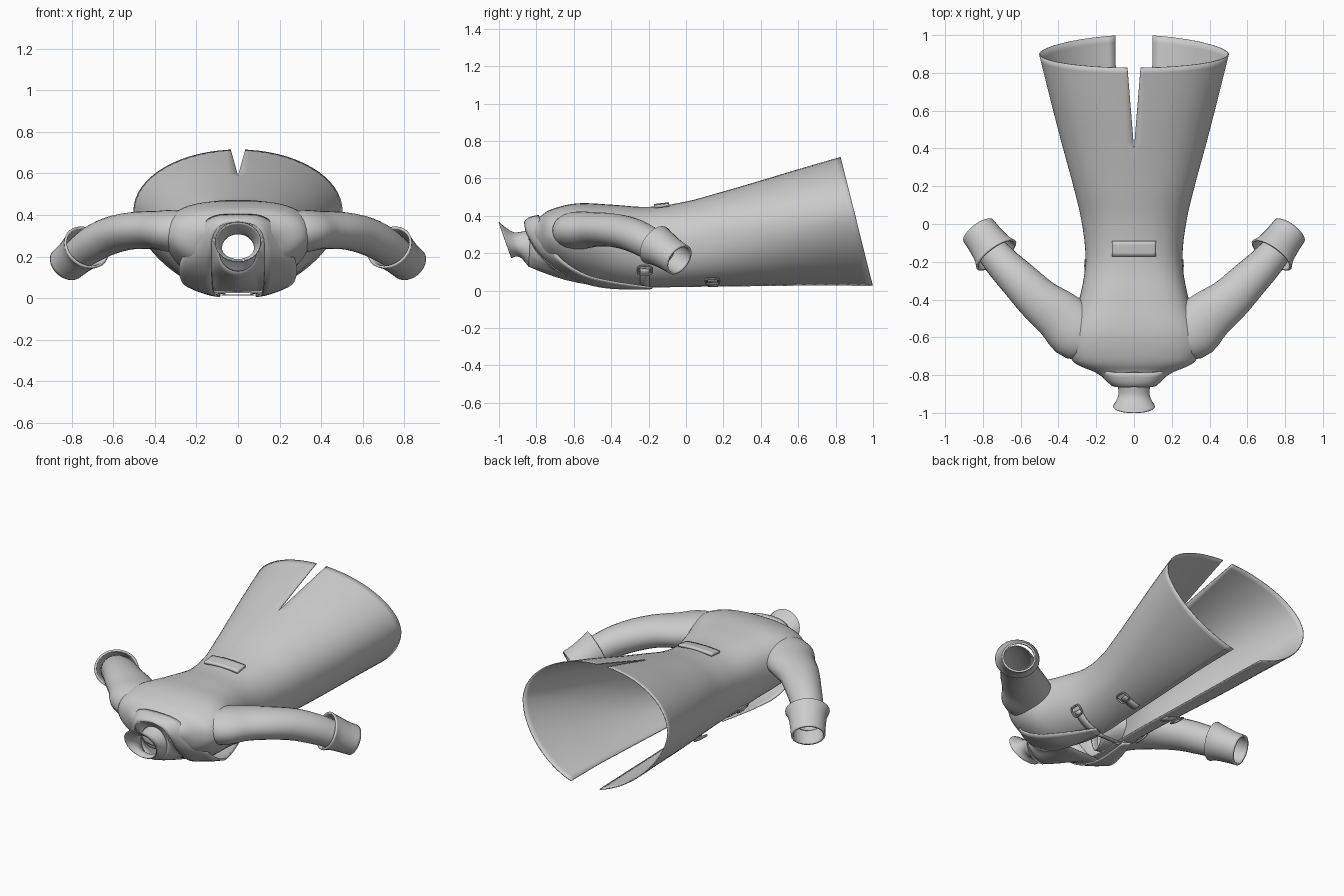
import bpy, bmesh, math
from mathutils import Vector

if "Cube" in bpy.data.objects:
    bpy.data.objects.remove(bpy.data.objects["Cube"])


def catmull(rows, t):
    """Smooth interpolation through rows of numbers, t in 0..1."""
    n = len(rows) - 1
    i = min(int(t * n), n - 1)
    f = t * n - i
    g = lambda k: rows[max(0, min(n, k))]
    return [0.5 * (2*b + (c-a)*f + (2*a-5*b+4*c-d)*f*f + (3*b-a-3*c+d)*f**3)
            for a, b, c, d in zip(g(i-1), g(i), g(i+1), g(i+2))]


def loft(name, rows, closed=False, mirror=True, thick=0.006, offset=0.0):
    """Skin a list of point rows, then mirror and thicken."""
    bm = bmesh.new()
    grid = [[bm.verts.new(p) for p in r] for r in rows]
    n = len(rows[0])
    for a, b in zip(grid, grid[1:]):
        for j in range(n if closed else n - 1):
            k = (j + 1) % n
            bm.faces.new((a[j], a[k], b[k], b[j]))
    bmesh.ops.recalc_face_normals(bm, faces=bm.faces)
    me = bpy.data.meshes.new(name)
    bm.to_mesh(me)
    bm.free()
    ob = bpy.data.objects.new(name, me)
    bpy.context.collection.objects.link(ob)
    if mirror:
        m = ob.modifiers.new("mirror", 'MIRROR')
        m.use_clip = True
        m.merge_threshold = 0.0005
    if thick:
        s = ob.modifiers.new("cloth", 'SOLIDIFY')
        s.thickness, s.offset = thick, offset
    bpy.ops.object.select_all(action='DESELECT')
    bpy.context.view_layer.objects.active = ob
    ob.select_set(True)
    bpy.ops.object.shade_smooth_by_angle(angle=math.radians(40))
    return ob


# Coat body: y, half width, top z, mid z, bottom z, front edge x, slant, lower and upper roundness
STATIONS = [
    (-0.84, .120, .370, .31, .24, .105, .00, 2.0, 2.2),
    (-0.785, .20, .390, .31, .20, .12, .00, 2.0, 2.3),
    (-0.72, .325, .432, .30, .135, .125, .00, 1.8, 2.6),
    (-0.58, .345, .464, .28, .055, .11, .00, 1.8, 3.0),
    (-0.40, .287, .457, .26, .022, .08, .00, 2.0, 2.8),
    (-0.20, .254, .445, .25, .017, .06, .00, 2.4, 2.4),
    (0.00, .272, .472, .26, .020, .065, .03, 2.4, 2.2),
    (0.20, .318, .522, .29, .020, .075, .08, 2.2, 2.2),
    (0.42, .378, .582, .33, .020, .085, .13, 2.0, 2.1),
    (0.66, .440, .648, .37, .018, .095, .19, 1.8, 2.1),
    (0.90, .500, .712, .42, .012, .10, .25, 1.7, 2.0),
]


def body_point(t, u):
    """Point on the right half; u runs from centre back (0) to front edge (1)."""
    y, w, zt, zm, zb, xe, sl, ex, up = catmull(STATIONS, t)
    if u <= .5:
        a = u * math.pi
        p = 2 / up
        x, z = w * math.sin(a) ** p, zm + (zt - zm) * max(0, math.cos(a)) ** p
    else:
        a = (u - .5) * 2 * math.acos((xe / w) ** (ex / 2))
        x, z = w * math.cos(a) ** (2/ex), zm - (zm - zb) * math.sin(a) ** (2/ex)
    y += sl * (zm - z)
    gap = max(0, y - .40) / .43 * .035          # back vent
    return Vector((max(x, gap) if u < .25 else x, y, z))


def t_at(y):
    return min(range(401), key=lambda i: abs(catmull(STATIONS, i/400)[0] - y)) / 400


loft("coat_body", [[body_point(i/50, j/32) for j in range(33)] for i in range(51)])


# Tubes swept along a path
def ring(c, axis, ra, rb, n=24):
    axis = axis.normalized()
    side = axis.cross(Vector((0, 0, 1))).normalized()
    up = side.cross(axis)
    return [Vector(c) + side * ra * math.cos(k*math.tau/n) + up * rb * math.sin(k*math.tau/n)
            for k in range(n)]


def tube(name, path, steps=16, **kw):
    """Path rows: x, y, z, radius across, radius up."""
    rows = []
    for i in range(steps + 1):
        t = i / steps
        c = catmull(path, t)
        d = Vector(catmull(path, min(1, t+.02))[:3]) - Vector(catmull(path, max(0, t-.02))[:3])
        rows.append(ring(c[:3], d, c[3], c[4]))
    return loft(name, rows, closed=True, **kw)


tube("sleeve", [(.235, -.61, .315, .115, .095), (.305, -.572, .322, .148, .10), (.39, -.49, .327, .135, .09),
                (.50, -.405, .325, .115, .087), (.60, -.305, .305, .102, .087),
                (.69, -.215, .265, .09, .085), (.775, -.115, .205, .078, .075)], thick=.005)
tube("cuff", [(.728, -.165, .245, .122, .105), (.75, -.135, .228, .106, .095),
              (.787, -.085, .195, .096, .085), (.823, -.037, .165, .092, .082)], steps=10, thick=.012)

# Collar running down into the lapels: inner edge xyz, outer edge xyz
LAPEL = [(0, -.860, .368, 0, -.785, .400), (.08, -.860, .350, .11, -.785, .392),
         (.122, -.845, .295, .185, -.76, .335), (.128, -.78, .195, .275, -.68, .180),
         (.125, -.65, .085, .27, -.54, .085), (.115, -.45, .020, .215, -.38, .045),
         (.085, -.20, .010, .13, -.18, .016)]
rows = []
for i in range(31):
    q = catmull(LAPEL, i/30)
    a, b = Vector(q[:3]), Vector(q[3:])
    if i == 0:
        a.x = b.x = 0
    out = ((a + b) / 2 - Vector((0, -.5, .27))).normalized() * .014 * (1 - i/32)
    rows.append([a.lerp(b, s) + out * math.sin(s * math.pi) for s in (0, .2, .4, .6, .8, 1)])
loft("collar_lapel", rows, thick=.010)

# Flared neck piece: y at top, y at bottom, half width, top z, bottom z
NECK = [(-1.0, -.935, .11, .365, .175), (-.965, -.91, .092, .335, .185),
        (-.92, -.885, .08, .31, .18), (-.87, -.86, .082, .315, .155), (-.83, -.84, .09, .33, .13)]


def neck_point(t, a):
    y0, y1, w, zt, zb = catmull(NECK, t)
    return Vector((w * math.sin(a), (y0+y1)/2 + (y0-y1)/2 * math.cos(a),
                   (zt+zb)/2 + (zt-zb)/2 * math.cos(a)))


loft("neck_piece", [[neck_point(i/12, k*math.tau/28) for k in range(28)] for i in range(13)],
     closed=True, mirror=False, thick=.005)

# Shirt front filling the neckline between neck piece and lapels
rows = []
for i in range(25):
    t = i / 24
    if t < .7:
        outer = Vector(catmull(LAPEL, t / .7 * 5 / 6)[:3])
    else:
        outer = Vector((.115, -.45, .020)).lerp(Vector((0, -.45, .020)), (t - .7) / .3)
    outer.z += .006
    inner = neck_point(1, math.pi * t)
    if i in (0, 24):
        inner.x = outer.x = 0
    rows.append([inner.lerp(outer, s/6) - Vector((0, 0, .03)) * math.sin(math.pi*s/6) * max(0, t-.4)
                 for s in range(7)])
loft("shirt_front", rows, thick=.005)

# Back tab at the waist
rows = []
for i in range(5):
    y = -.17 + .08 * i / 4
    rows.append([(.0144 * j, y, .460 + .12*(y+.13) - .5 * (.0144*j)**2) for j in range(9)])
loft("back_tab", rows, thick=.016)

# Front straps with buckles at their outer ends
for name, y, u0, u1 in (("upper", -.22, .69, .97), ("lower", .13, .84, .97)):
    ts = [t_at(y - .025), t_at(y), t_at(y + .025)]
    rows = []
    for i in range(11):
        pts = [body_point(t, u0 + (u1-u0) * i/10) for t in ts]
        rows.append([p + (p - Vector((0, p.y, .25))).normalized() * .007 for p in pts])
    loft("front_strap_" + name, rows, thick=.006)
    p, q = rows[0][1], rows[2][1]
    along = (q - p).normalized()
    nrm = Vector((0, 1, 0)).cross(along).normalized()
    if nrm.dot(p - Vector((0, p.y, .25))) < 0:
        nrm = -nrm
    frame = []
    for k in range(17):
        c, s = math.cos(k * math.tau / 16), math.sin(k * math.tau / 16)
        d = along * math.copysign(abs(c)**.5, c) * .028 + Vector((0, math.copysign(abs(s)**.5, s), 0)) * .036
        e = d.normalized()
        frame.append([p + nrm*.012 + d + e*.006*math.cos(v*math.tau/6) + nrm*.006*math.sin(v*math.tau/6)
                      for v in range(6)])
    loft("buckle_" + name, frame, closed=True, thick=0)

# Thin strap closing the front at the waist
loft("closing_strap", [[(x, y, .014) for y in (-.235, -.205)] for x in (0, .04, .08)], thick=.005)
